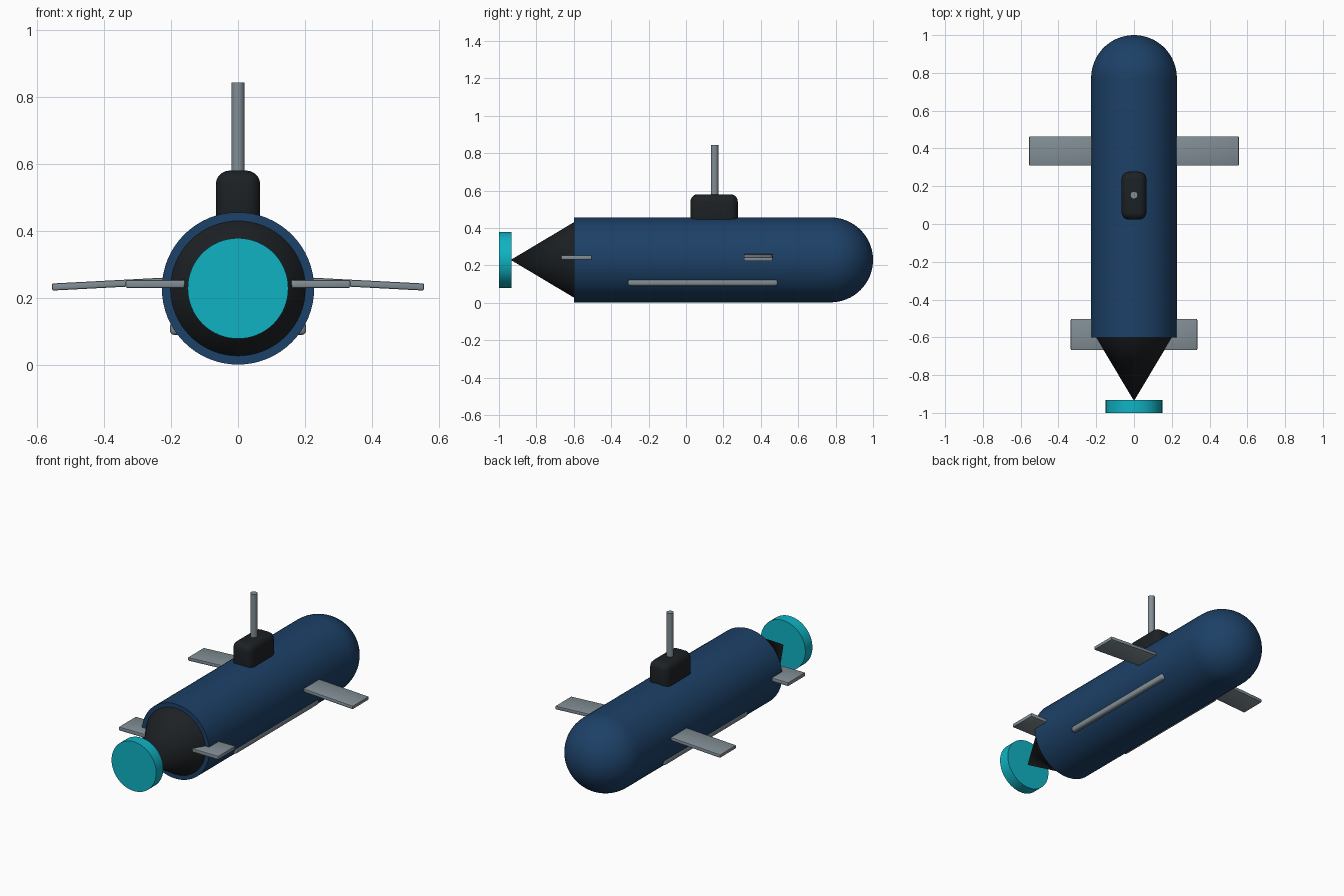
import bpy, bmesh, math

if "Cube" in bpy.data.objects:
    bpy.data.objects.remove(bpy.data.objects["Cube"])

CZ, R = 0.229, 0.227      # hull axis height and radius


def material(name, color):
    m = bpy.data.materials.new(name)
    m.diffuse_color = (*color, 1)
    m.use_nodes = True
    m.node_tree.nodes["Principled BSDF"].inputs["Base Color"].default_value = m.diffuse_color
    return m


BLUE = material("hull_blue", (0.012, 0.052, 0.135))
BLACK = material("dark", (0.012, 0.015, 0.018))
TEAL = material("teal", (0.005, 0.45, 0.55))
GREY = material("grey", (0.22, 0.27, 0.30))


def finish(name, mat, smooth=True):
    ob = bpy.context.object
    ob.name = name
    ob.data.materials.append(mat)
    if smooth:
        bpy.ops.object.shade_smooth_by_angle(angle=math.radians(35))
    return ob


def tube_y(name, mat, y0, y1, r0, r1, sides=64):
    """Cylinder or cone along y, radius r0 at y0 and r1 at y1."""
    bpy.ops.mesh.primitive_cone_add(vertices=sides, radius1=r1, radius2=r0, depth=y1 - y0,
                                    location=(0, (y0 + y1) / 2, CZ),
                                    rotation=(math.pi / 2, 0, 0))
    return finish(name, mat)


def box(name, mat, center, size, bevel, segments=3, tilt=0):
    bpy.ops.mesh.primitive_cube_add(size=1, location=center, rotation=(0, tilt, 0))
    ob = bpy.context.object
    ob.scale = size
    bpy.ops.object.transform_apply(location=False, rotation=False, scale=True)
    mod = ob.modifiers.new("bevel", 'BEVEL')
    mod.width, mod.segments = bevel, segments
    bpy.ops.object.modifier_apply(modifier="bevel")
    return finish(name, mat)


# hull, tail cone and propeller disc
tube_y("hull", BLUE, -0.6, 0.773, R, R)
tube_y("tail_cone", BLACK, -0.937, -0.6, 0.0, 0.201)
tube_y("propeller_disc", TEAL, -1.0, -0.932, 0.15, 0.15)

# rounded nose: front half of a sphere
bpy.ops.mesh.primitive_uv_sphere_add(segments=64, ring_count=32, radius=R,
                                     location=(0, 0.773, CZ), rotation=(-math.pi / 2, 0, 0))
nose = finish("nose", BLUE)
bm = bmesh.new()
bm.from_mesh(nose.data)
bmesh.ops.delete(bm, geom=[v for v in bm.verts if v.co.z < -0.001], context='VERTS')
bm.to_mesh(nose.data)
bm.free()

# sail and mast
box("sail", BLACK, (0, 0.15, 0.49), (0.132, 0.254, 0.18), 0.04, 5)
bpy.ops.mesh.primitive_cylinder_add(vertices=32, radius=0.02, depth=0.30,
                                    location=(0, 0.153, 0.693))
finish("mast", GREY)

# paired fins and side rails
for side, label in ((1, "right"), (-1, "left")):
    box(f"bow_plane_{label}", GREY, (side * 0.365, 0.387, 0.243), (0.38, 0.155, 0.021),
        0.005, 2, side * math.radians(3))
    box(f"stern_plane_{label}", GREY, (side * 0.235, -0.585, 0.242), (0.2, 0.165, 0.023),
        0.005, 2)
    box(f"side_rail_{label}", GREY, (side * 0.18, 0.09, 0.109), (0.046, 0.8, 0.037), 0.012)
